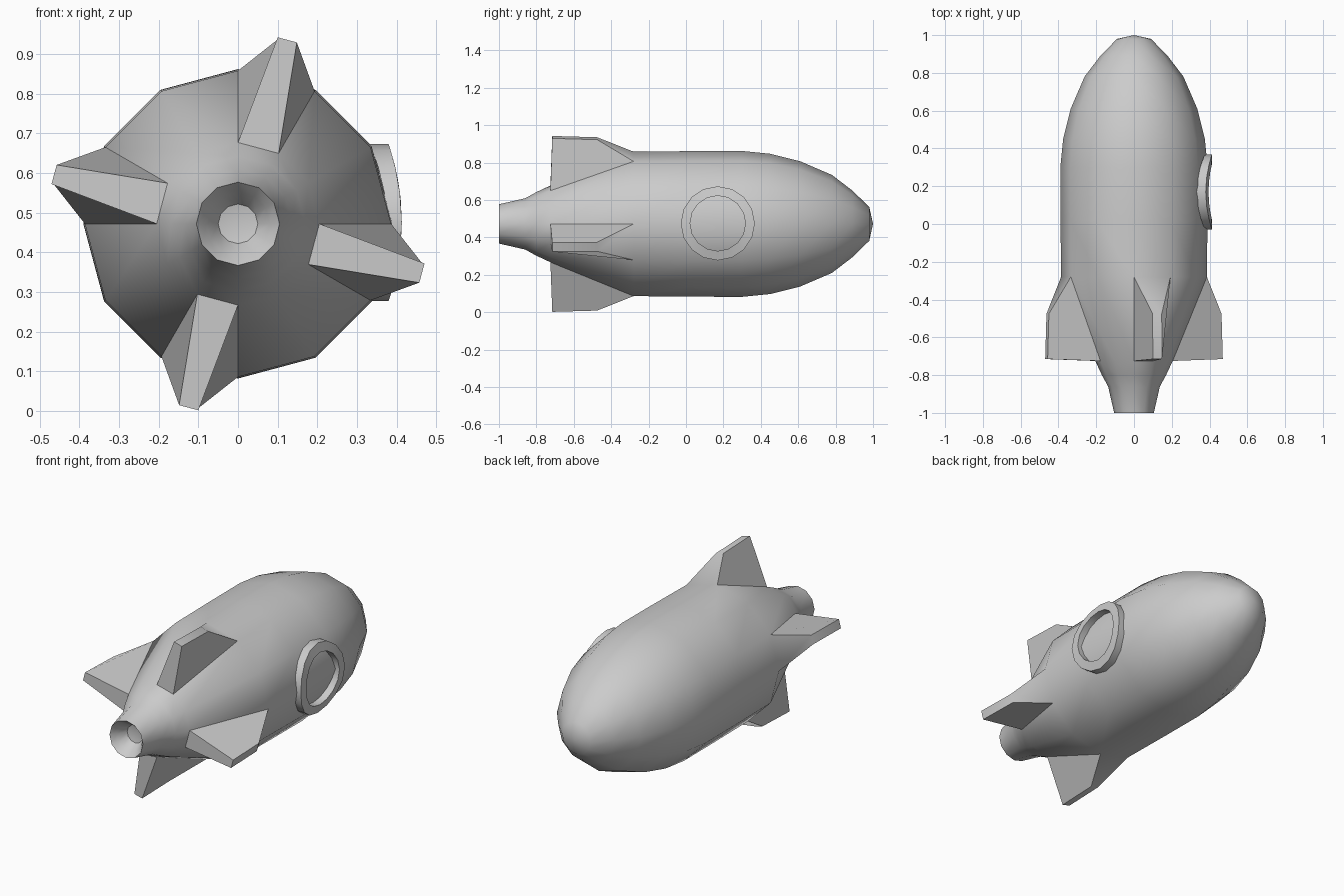
import bpy, bmesh
from math import sin, cos, pi, radians
from mathutils import Vector

if "Cube" in bpy.data.objects:
    bpy.data.objects.remove(bpy.data.objects["Cube"])

CZ = 0.472     # height of the rocket axis
SIDES = 12


def finish(bm, name, angle):
    bmesh.ops.recalc_face_normals(bm, faces=bm.faces[:])
    mesh = bpy.data.meshes.new(name)
    bm.to_mesh(mesh)
    bm.free()
    ob = bpy.data.objects.new(name, mesh)
    bpy.context.collection.objects.link(ob)
    bpy.ops.object.select_all(action='DESELECT')
    ob.select_set(True)
    bpy.context.view_layer.objects.active = ob
    bpy.ops.object.shade_smooth_by_angle(angle=radians(angle))
    return ob


# Hull profile (y, radius) from the nozzle recess to just behind the nose tip
profile = [(-0.92, 0.05), (-0.97, 0.08), (-1.0, 0.105), (-0.86, 0.137),
           (-0.80, 0.170), (-0.725, 0.205), (-0.28, 0.386), (0.02, 0.389),
           (0.30, 0.390), (0.45, 0.375), (0.61, 0.335), (0.78, 0.262),
           (0.89, 0.178), (0.98, 0.09)]
FIN_BAND = 5   # profile segment whose faces grow into fins

bm = bmesh.new()
rings = [[bm.verts.new((r * cos(2 * pi * i / SIDES), y, CZ + r * sin(2 * pi * i / SIDES)))
          for i in range(SIDES)] for y, r in profile]
for k in range(len(rings) - 1):
    a, b = rings[k], rings[k + 1]
    for i in range(SIDES):
        j = (i + 1) % SIDES
        quad = [a[i], a[j], b[j], b[i]]
        if k == FIN_BAND and i % 3 == 2:
            # Fin: tapers from the hull face to a narrow outer edge
            ang = 2 * pi * (i + 0.5) / SIDES
            out = Vector((cos(ang), 0, sin(ang)))
            side = Vector((-sin(ang), 0, cos(ang))) * 0.025
            tip = [bm.verts.new(Vector((0, y, CZ)) + out * r + side * s)
                   for y, r, s in ((-0.715, 0.480, -1), (-0.715, 0.480, 1),
                                   (-0.475, 0.473, 1), (-0.475, 0.473, -1))]
            for n in range(4):
                m = (n + 1) % 4
                bm.faces.new((quad[n], quad[m], tip[m], tip[n]))
            bm.faces.new(tip)
        else:
            bm.faces.new(quad)

# Closed nose tip and nozzle bottom
for ring, y in ((rings[0], -0.91), (rings[-1], 1.0)):
    pole = bm.verts.new((0, y, CZ))
    for i in range(SIDES):
        bm.faces.new((ring[i], ring[(i + 1) % SIDES], pole))
finish(bm, "rocket_hull", 42)

# Porthole frame on the right side, bent to follow the hull
bm = bmesh.new()
SEG = 16
loops = []
for i in range(SEG):
    t = 2 * pi * i / SEG
    section = []
    for r, front in ((0.198, True), (0.148, True), (0.148, False), (0.198, False)):
        z = r * sin(t)
        x = 0.413 - 0.85 * z * z if front else 0.375 - 1.1 * z * z
        section.append(bm.verts.new((x, 0.17 + r * cos(t), CZ + 0.003 + z)))
    loops.append(section)
for i in range(SEG):
    a, b = loops[i], loops[(i + 1) % SEG]
    for n in range(4):
        m = (n + 1) % 4
        bm.faces.new((a[n], b[n], b[m], a[m]))
finish(bm, "porthole_frame", 35)
